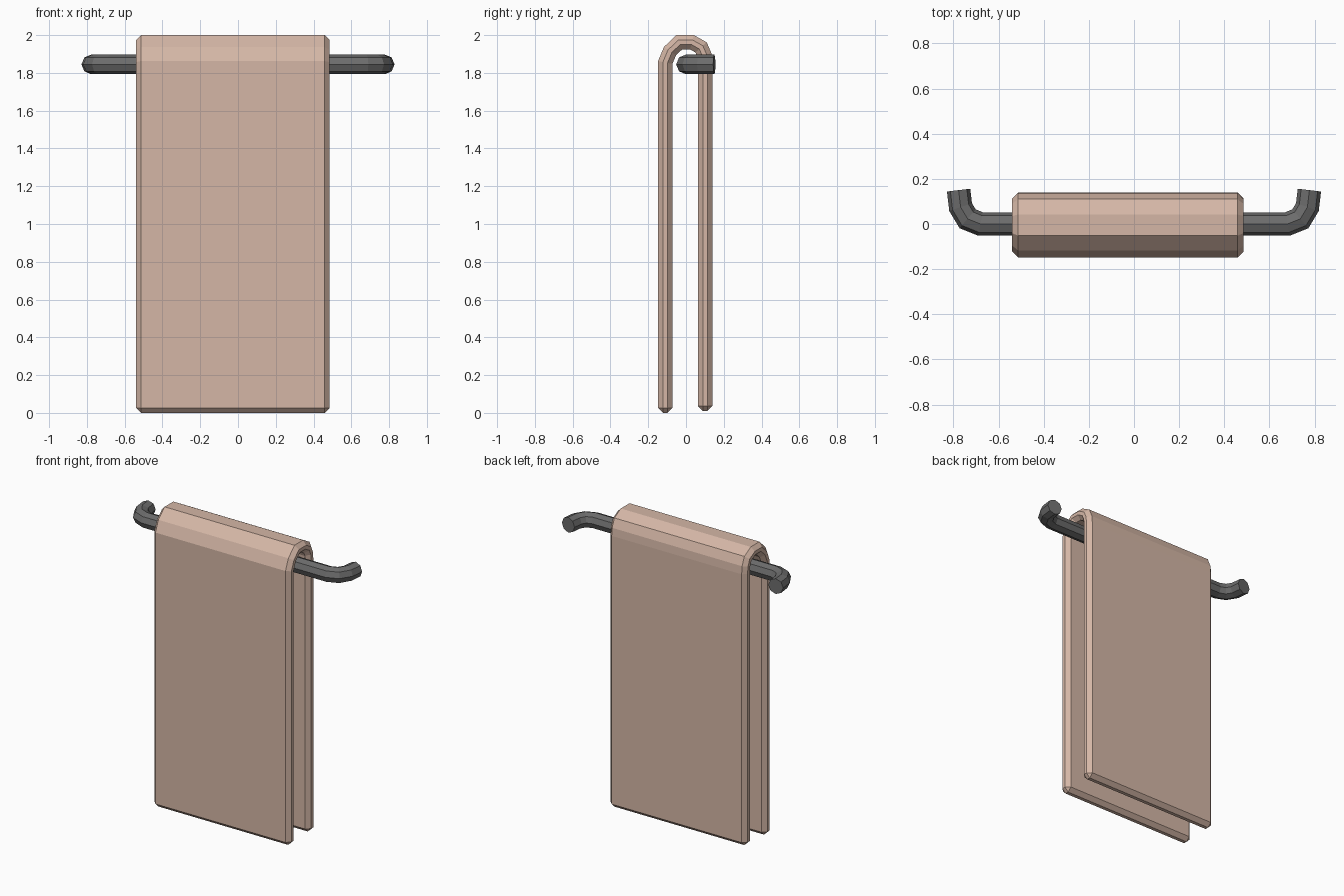
import bpy, bmesh
from math import cos, sin, pi
from mathutils import Vector

old = bpy.data.objects.get("Cube")
if old:
    bpy.data.objects.remove(old)


def material(name, rgb):
    mat = bpy.data.materials.new(name)
    mat.use_nodes = True
    mat.diffuse_color = (*rgb, 1)
    mat.node_tree.nodes["Principled BSDF"].inputs["Base Color"].default_value = (*rgb, 1)
    return mat


def sweep(name, path, axis, section_at, mat):
    """Sweep a closed section of (along axis, along normal) offsets down a path."""
    bm = bmesh.new()
    pts = [Vector(p) for p in path]
    axis = Vector(axis)
    rings = []
    for i, p in enumerate(pts):
        a = (p - pts[i - 1]).normalized() if i else None
        b = (pts[i + 1] - p).normalized() if i < len(pts) - 1 else None
        a, b = a or b, b or a
        tangent = (a + b).normalized()
        normal = axis.cross(tangent) / tangent.dot(a)
        rings.append([bm.verts.new(p + axis * u + normal * v) for u, v in section_at(i)])
    n = len(rings[0])
    for r, s in zip(rings, rings[1:]):
        for k in range(n):
            bm.faces.new((r[k], r[(k + 1) % n], s[(k + 1) % n], s[k]))
    bm.faces.new(rings[0])
    bm.faces.new(rings[-1])
    bmesh.ops.recalc_face_normals(bm, faces=bm.faces)
    mesh = bpy.data.meshes.new(name)
    bm.to_mesh(mesh)
    bm.free()
    mesh.materials.append(mat)
    obj = bpy.data.objects.new(name, mesh)
    bpy.context.collection.objects.link(obj)
    return obj


cloth = material("peach cloth", (0.66, 0.47, 0.38))
metal = material("dark grey metal", (0.15, 0.15, 0.15))

# Towel: flat chamfered strip folded over the rail
X0, X1, HALF, CHAMFER = -0.54, 0.485, 0.038, 0.026
fold = [(-0.11, 0), (-0.11, CHAMFER), (-0.11, 1.855), (-0.085, 1.915), (-0.036, 1.962),
        (0.032, 1.962), (0.08, 1.935), (0.097, 1.895), (0.101, 1.85),
        (0.101, 0.01 + CHAMFER), (0.101, 0.01)]


def towel_section(i):
    c = CHAMFER if i in (0, len(fold) - 1) else 0
    w, h = (X1 - X0) / 2 - c, HALF - c
    k = HALF - CHAMFER
    side = w if c else w - CHAMFER
    return [(-side, -h), (side, -h), (w, -k), (w, k),
            (side, h), (-side, h), (-w, k), (-w, -k)]


mid = (X0 + X1) / 2
towel = sweep("towel", [(mid, y, z) for y, z in fold], (1, 0, 0), towel_section, cloth)

# Rail: eight-sided bar with both ends bent back to the wall
RAIL_Z, RADIUS = 1.845, 0.052
bend = [(0.777, 0.15), (0.768, 0.075), (0.737, 0.023), (0.68, 0)]
rail_path = [(x, y, RAIL_Z) for x, y in bend] + [(-x, y, RAIL_Z) for x, y in reversed(bend)]
octagon = [(RADIUS * cos(k * pi / 4), RADIUS * sin(k * pi / 4)) for k in range(8)]
rail = sweep("towel_rail", rail_path, (0, 0, 1), lambda i: octagon, metal)
